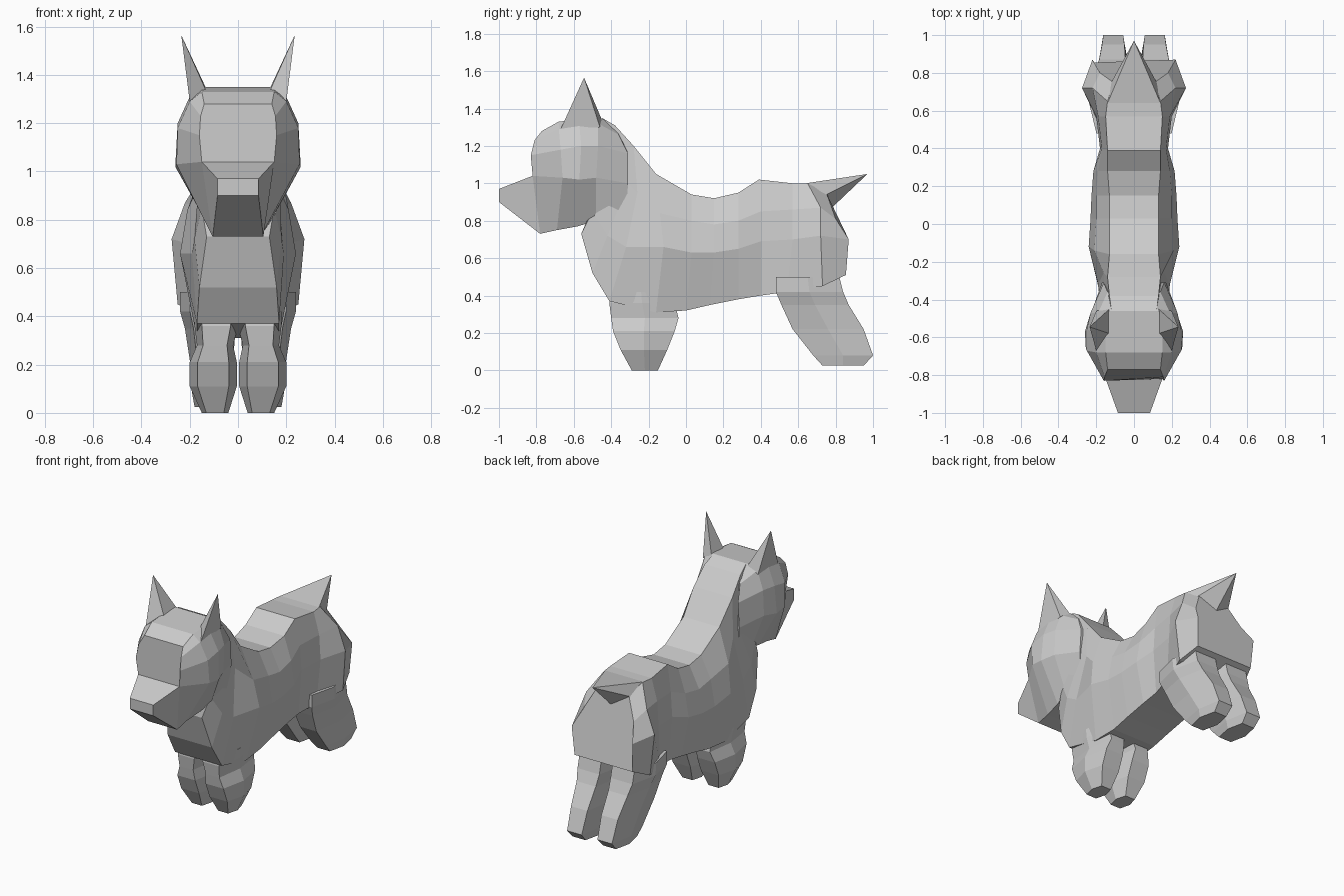
import bpy, bmesh

grey = bpy.data.materials.new("plain grey")
grey.diffuse_color = (0.6, 0.6, 0.6, 1)


def finish(name, bm):
    """Turn a bmesh into a flat shaded object."""
    bmesh.ops.recalc_face_normals(bm, faces=bm.faces[:])
    mesh = bpy.data.meshes.new(name)
    bm.to_mesh(mesh)
    bm.free()
    mesh.materials.append(grey)
    obj = bpy.data.objects.new(name, mesh)
    bpy.context.collection.objects.link(obj)
    return obj


def loft(name, rings):
    """Skin closed rings of equal length and cap both ends."""
    bm = bmesh.new()
    rows = [[bm.verts.new(p) for p in ring] for ring in rings]
    n = len(rows[0])
    for a, b in zip(rows, rows[1:]):
        for i in range(n):
            j = (i + 1) % n
            bm.faces.new((a[i], a[j], b[j], b[i]))
    bm.faces.new(rows[0])
    bm.faces.new(rows[-1][::-1])
    return finish(name, bm)


def mirrored(half):
    """Close a right-hand half section with its mirror image."""
    return half + [(-x, y, z) for x, y, z in reversed(half)]


def spike(name, base, tip):
    """Pyramid from a base loop to a tip."""
    bm = bmesh.new()
    loop = [bm.verts.new(p) for p in base]
    top = bm.verts.new(tip)
    for i in range(len(loop)):
        bm.faces.new((loop[i], loop[(i + 1) % len(loop)], top))
    bm.faces.new(loop[::-1])
    return finish(name, bm)


def leg(name, side, rings):
    """Six-sided leg; each ring is (z, y front, y back, x inner, x outer)."""
    sections = []
    for z, y0, y1, x0, x1 in rings:
        xm, w, ym = (x0 + x1) / 2, (x1 - x0) * 0.33, (y0 + y1) / 2
        pts = [(xm - w, y0), (xm + w, y0), (x1, ym),
               (xm + w, y1), (xm - w, y1), (x0, ym)]
        sections.append([(side * x, y, z) for x, y in pts])
    return loft(name, sections)


# Body from neck to rump: back, upper flank, lower flank, belly
body = [
    [(.12, -.45, 1.35), (.17, -.40, 1.10), (.15, -.50, .85), (.13, -.56, .73)],
    [(.13, -.38, 1.31), (.16, -.31, 1.00), (.18, -.42, .72), (.16, -.50, .52)],
    [(.14, -.28, 1.20), (.16, -.26, .95), (.19, -.32, .66), (.17, -.41, .37)],
    [(.13, -.16, 1.05), (.21, -.14, .84), (.24, -.12, .66), (.17, -.16, .31)],
    [(.13, .03, .94), (.20, .03, .80), (.23, .03, .63), (.16, 0, .32)],
    [(.13, .15, .92), (.20, .15, .78), (.225, .15, .63), (.16, .13, .35)],
    [(.14, .28, .95), (.19, .28, .80), (.215, .28, .65), (.16, .28, .38)],
    [(.14, .39, 1.02), (.17, .40, .85), (.18, .40, .69), (.16, .40, .40)],
    [(.15, .57, 1.00), (.19, .57, .86), (.20, .57, .70), (.19, .54, .42)],
    [(.14, .65, 1.00), (.22, .72, .87), (.275, .72, .72), (.25, .73, .45)],
    [(.11, .75, .95), (.18, .80, .81), (.22, .87, .70), (.21, .855, .51)],
]
loft("body", [mirrored(r) for r in body])

# Head from forehead to neck: crown, temple, brow, cheek, jaw
head = [
    [(.14, -.77, 1.28), (.155, -.81, 1.23), (.16, -.83, 1.15), (.15, -.82, 1.04), (.105, -.78, .73)],
    [(.15, -.68, 1.33), (.20, -.68, 1.29), (.25, -.67, 1.18), (.255, -.66, 1.03), (.105, -.69, .75)],
    [(.15, -.57, 1.34), (.20, -.57, 1.31), (.25, -.56, 1.20), (.26, -.57, 1.02), (.12, -.58, .77)],
    [(.13, -.46, 1.35), (.19, -.47, 1.32), (.23, -.47, 1.20), (.23, -.48, 1.03), (.14, -.48, .80)],
    [(.10, -.38, 1.31), (.14, -.36, 1.26), (.16, -.31, 1.16), (.17, -.31, 1.00), (.15, -.32, .80)],
]
loft("head", [mirrored(r) for r in head])

# Wedge muzzle
loft("muzzle", [mirrored([(.085, -1, .97), (.085, -1, .90)]),
                mirrored([(.15, -.82, 1.04), (.105, -.78, .73)])])

# Pointed tail
spike("tail", [(.14, .64, 1.0), (.12, .75, .94), (0, .77, .86),
               (-.12, .75, .94), (-.14, .64, 1.0)], (0, .97, 1.05))

# Paired ears and legs
for side, label in ((1, "right"), (-1, "left")):
    spike(label + "_ear", [(side * x, y, z) for x, y, z in (
        (.20, -.67, 1.29), (.13, -.58, 1.33), (.13, -.45, 1.34), (.20, -.46, 1.30))],
        (side * .235, -.545, 1.565))
    leg(label + "_front_leg", side, [
        (.42, -.40, -.08, .0, .18), (.36, -.41, -.06, .0, .18),
        (.28, -.40, -.04, .02, .17), (.21, -.39, -.06, .005, .20),
        (.11, -.35, -.10, .005, .20), (0, -.29, -.15, .04, .15)])
    leg(label + "_hind_leg", side, [
        (.50, .48, .82, .0, .24), (.42, .48, .84, .0, .24),
        (.35, .51, .87, .01, .22), (.22, .57, .95, .02, .20),
        (.08, .68, 1.0, .03, .19), (.025, .73, .95, .04, .18)])
